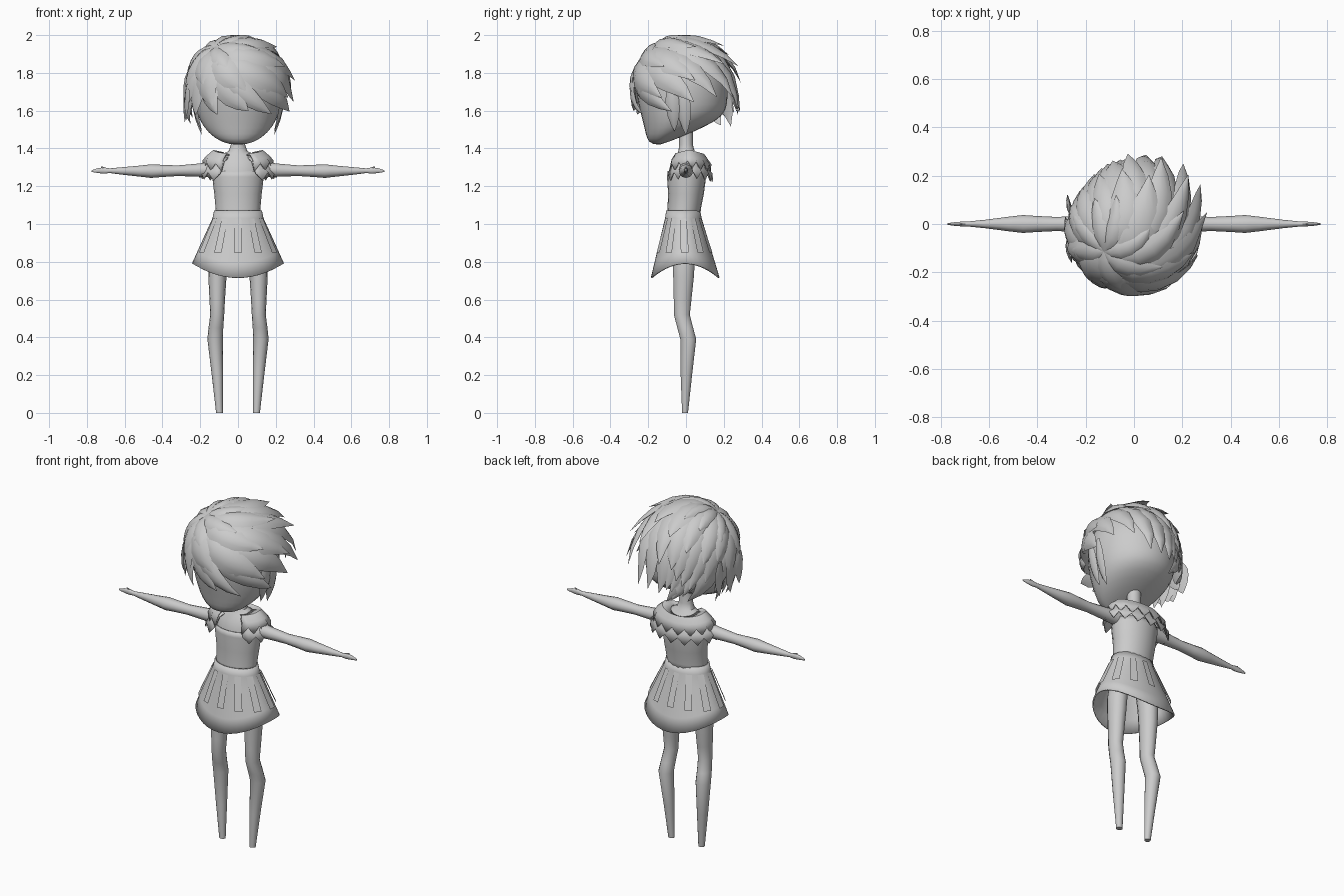
import bpy, bmesh, math, random
from math import sin, cos, pi, radians
from mathutils import Vector

if "Cube" in bpy.data.objects:
    bpy.data.objects.remove(bpy.data.objects["Cube"])

random.seed(4)
grey = bpy.data.materials.new("plain grey")
grey.diffuse_color = (0.6, 0.6, 0.6, 1)
grey.use_nodes = True
grey.node_tree.nodes["Principled BSDF"].inputs["Base Color"].default_value = grey.diffuse_color


def finish(name, bm, thick=0, recalc=True):
    if recalc:
        bmesh.ops.recalc_face_normals(bm, faces=bm.faces[:])
    me = bpy.data.meshes.new(name)
    bm.to_mesh(me)
    bm.free()
    me.materials.append(grey)
    ob = bpy.data.objects.new(name, me)
    bpy.context.collection.objects.link(ob)
    if thick:
        mod = ob.modifiers.new("thickness", 'SOLIDIFY')
        mod.thickness = thick
        mod.offset = 0
    return ob


def add_loft(bm, rings, closed=True, caps=True):
    rows = [[bm.verts.new(p) for p in r] for r in rings]
    n = len(rows[0])
    for a, b in zip(rows, rows[1:]):
        for i in range(n if closed else n - 1):
            j = (i + 1) % n
            bm.faces.new((a[i], a[j], b[j], b[i]))
    if caps:
        bm.faces.new(rows[0])
        bm.faces.new(rows[-1])


def loft(name, rings, closed=True, caps=True, thick=0):
    bm = bmesh.new()
    add_loft(bm, rings, closed, caps)
    return finish(name, bm, thick)


def oval(cx, cy, z, rx, ry, n=20):
    return [(cx + rx * cos(2 * pi * i / n), cy + ry * sin(2 * pi * i / n), z) for i in range(n)]


# Torso with neck: z, centre y, half width, half depth
body = [(1.03, -.012, .115, .082), (1.08, -.01, .112, .082), (1.16, 0, .119, .088),
        (1.25, .003, .13, .097), (1.28, .004, .129, .095), (1.33, .006, .12, .08),
        (1.365, .008, .095, .058), (1.385, .003, .05, .043), (1.42, 0, .038, .036),
        (1.50, 0, .038, .036)]
loft("torso", [oval(0, cy, z, rx, ry) for z, cy, rx, ry in body])
# Bodice shell over the torso
loft("bodice", [oval(0, cy, z, rx + .004, ry + .004) for z, cy, rx, ry in body[:5]], caps=False, thick=.005)

# Skirt with hem raised at the sides
N = 40
TOP, BELT = (1.07, -.015, .123, .086), (1.03, -.014, .131, .093)


def skirt_point(a, t):
    """t = 0 at the belt, 1 at the hem"""
    hem = .79 - .075 * sin(a) ** 2
    rx, ry = .131 + .109 * t, .093 + .085 * t
    return Vector((rx * cos(a), -.014 + .01 * t + ry * sin(a), BELT[0] + (hem - BELT[0]) * t))


angles = [2 * pi * i / N for i in range(N)]
rings = [oval(0, TOP[1], TOP[0], TOP[2], TOP[3], N)]
rings += [[skirt_point(a, t) for a in angles] for t in (0, .25, .5, .75, 1)]
loft("skirt", rings, caps=False, thick=.008)

# Loose strips hanging over the skirt, as single sheets
bm = bmesh.new()
for k in range(12):
    a = 2 * pi * k / 12 - pi / 2
    out = Vector((cos(a), sin(a), 0))
    side = Vector((-.131 * sin(a), .093 * cos(a), 0)).normalized()
    rows = []
    for z, w, gap in ((1.03, .017, .009), (.85, .021, .016)):
        hem = .79 - .075 * sin(a) ** 2
        p = skirt_point(a, (BELT[0] - z) / (BELT[0] - hem)) + out * gap
        rows.append([p - side * w, p + side * w])
    add_loft(bm, rows[::-1], closed=False, caps=False)
finish("skirt_strips", bm, recalc=False)

# Legs: z, centre x, centre y, half width, half depth
leg = [(.95, .085, -.01, .05, .06), (.80, .107, -.012, .051, .06), (.72, .109, -.013, .048, .056),
       (.60, .110, -.018, .041, .048), (.52, .110, -.022, .037, .043), (.45, .117, -.004, .039, .043),
       (.39, .121, .012, .041, .043), (.20, .109, .002, .030, .031), (0, .098, -.005, .018, .016)]
# Arms: x, centre z, half depth, half height
arm = [(.08, 1.29, .042, .04), (.15, 1.287, .038, .04), (.22, 1.285, .034, .034),
       (.32, 1.282, .029, .028), (.40, 1.281, .033, .032), (.46, 1.28, .037, .036),
       (.52, 1.28, .03, .029), (.62, 1.281, .017, .019), (.68, 1.282, .011, .012),
       (.71, 1.283, .010, .017), (.74, 1.283, .008, .013), (.762, 1.281, .005, .008),
       (.775, 1.280, .002, .004)]
thumb = [(.69, 1.287, .006, .008), (.71, 1.296, .005, .006), (.725, 1.303, .002, .003)]


def limb(name, rows, s, n=12):
    loft(name, [[(s * x, ry * cos(2 * pi * i / n), z + rz * sin(2 * pi * i / n))
                 for i in range(n)] for x, z, ry, rz in rows])


for s, tag in ((-1, "right"), (1, "left")):
    loft(tag + "_leg", [oval(s * cx, cy, z, rx, ry, 14) for z, cx, cy, rx, ry in leg])
    limb(tag + "_arm", arm, s)
    limb(tag + "_thumb", thumb, s, 8)

# Two-layer zigzag collar, open at the front
layers = [[(.078, .058, 1.378), (.13, .08, 1.39), (.165, .1, 1.36), (.185, .116, 1.315)],
          [(.11, .075, 1.37), (.155, .095, 1.35), (.182, .11, 1.305), (.203, .125, 1.265)]]
for k, layer in enumerate(layers):
    M = 26
    rings = []
    for j, (rx, ry, z) in enumerate(layer):
        ring = []
        for i in range(M + 1):
            a = radians(-62 + 304 * i / M)
            zig = (.022 if (i + k) % 2 else -.018) * (j == 3)
            ring.append((rx * cos(a), .015 + ry * sin(a), z + zig - .022 * abs(sin(a))))
        rings.append(ring)
    loft("collar_layer_%d" % (k + 1), rings, closed=False, caps=False, thick=.007)

# Head: sphere with the chin pulled forward, wide cheeks and the jaw rising to the back
bm = bmesh.new()
bmesh.ops.create_uvsphere(bm, u_segments=32, v_segments=20, radius=1)
for v in bm.verts:
    x, y, z = v.co
    Y = -.02 + .24 * y
    if z < 0:
        x *= 1 + .25 * z * z
        Y += -.12 * z ** 4 + .10 * max(0, y) * z * z
        Z = 1.72 + .3 * z + .27 * max(0, Y + .14) * z * z
    else:
        Z = 1.72 + .25 * z
    v.co = (.23 * x, Y, Z)
finish("head", bm)

# Hair: locks swirling out from an off-centre crown
C, R = Vector((0, -.02, 1.725)), Vector((.258, .25, .25))
crown = Vector((-.46, -.36, .81)).normalized()
E1 = crown.orthogonal().normalized()
E2 = crown.cross(E1)
SECTION = [(-1, 0), (-.55, .7), (0, 1), (.55, .7), (1, 0), (0, -.5)]
STEPS = [(0, .4), (.15, .75), (.32, 1), (.5, 1), (.68, .85), (.85, .5), (1, .02)]


def scalp(phi, theta):
    start = E1 * cos(phi) + E2 * sin(phi)
    a = phi + (.4 + .4 * start.x) * theta
    u = crown * cos(theta) + (E1 * cos(a) + E2 * sin(a)) * sin(theta)
    hang = 1 + (.65 * u.z * u.z if u.z < 0 else 0)
    p = C + Vector((u.x * R.x * hang, u.y * R.y * hang, u.z * R.z))
    return p, u


def hair_end(phi):
    th = .3
    while th < 2.4:
        p, u = scalp(phi, th)
        if p.z < 1.55 + .055 * max(0, -u.y) ** 2:
            break
        th += .02
    return th


def add_lock(bm, pts, normals, width, height):
    rings = []
    for i, (t, k) in enumerate(STEPS):
        tan = (pts[min(i + 1, len(pts) - 1)] - pts[max(i - 1, 0)]).normalized()
        side = normals[i].cross(tan).normalized()
        up = tan.cross(side)
        rings.append([pts[i] + side * (a * width * k) + up * (b * height * k) for a, b in SECTION])
    add_loft(bm, rings)


# Rows: name, start and end share of the way to the hairline, count, half width, base lift
rows = [("lower", .3, 1.0, 18, .066, .000), ("middle", .18, .8, 14, .068, .008),
        ("upper", .06, .6, 10, .066, .012), ("crown", .0, .38, 7, .052, .012)]
for name, f0, f1, count, width, lift in rows:
    bm = bmesh.new()
    for k in range(count):
        phi = 2 * pi * (k + random.uniform(-.2, .2)) / count
        end = hair_end(phi)
        f = f1 * random.uniform(.9, 1.06)
        pts, normals = [], []
        for t, _ in STEPS:
            p, u = scalp(phi, end * (f0 + (f - f0) * t))
            flare = (.010 + (.05 + .06 * u.x) * max(0, u.y) + .012 * abs(u.x)) * t ** 3
            # the back of the swept-down side sits closer to the head
            inset = .03 * max(0, -u.x) * max(0, u.y)
            pts.append(p + u * (lift + flare - inset - .008 * (1 - t)))
            normals.append(u)
        add_lock(bm, pts, normals, width * random.uniform(.85, 1.1), .023)
    for v in bm.verts:
        v.co.z = min(v.co.z, 2.0)
    finish("hair_" + name, bm)

# Hanging locks: sideburns framing the face, and longer ones on the swept-down side
bm = bmesh.new()
hanging = [(s, y, .235, .045, low, .036) for s in (-1, 1) for y, low in ((-.08, 1.49), (-.02, 1.47))]
hanging += [(-1, -.12, .265, -.012, 1.56, .05), (-1, -.03, .27, -.012, 1.54, .055),
            (-1, .06, .262, -.012, 1.55, .055)]
for s, y, x, pull, low, w in hanging:
    pts, normals = [], []
    for t, _ in STEPS:
        pts.append(Vector((s * (x - pull * t * t), y + .02 * t, 1.74 + (low - 1.74) * t)))
        normals.append(Vector((s, -.2, 0)).normalized())
    add_lock(bm, pts, normals, w, .014)
finish("hair_hanging_locks", bm)

# Smooth shading with sharp edges kept
bpy.ops.object.select_all(action='DESELECT')
for ob in bpy.context.scene.objects:
    ob.select_set(True)
    bpy.context.view_layer.objects.active = ob
bpy.ops.object.shade_smooth_by_angle(angle=radians(40))
